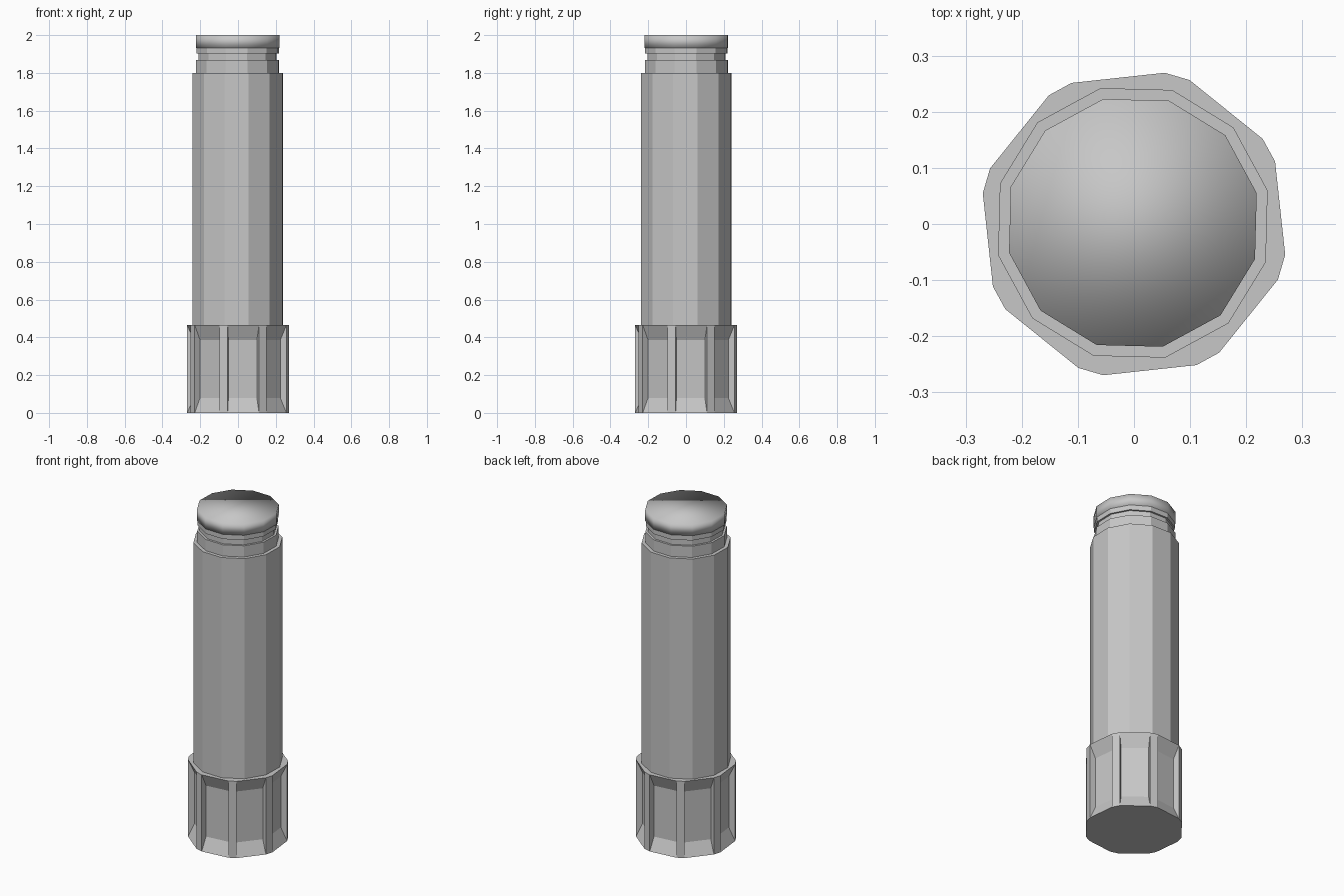
import bpy
import bmesh
from math import cos, sin, radians

cube = bpy.data.objects.get("Cube")
if cube:
    bpy.data.objects.remove(cube, do_unlink=True)

grey = bpy.data.materials.new("light grey")
grey.use_nodes = True
colour = (0.57, 0.57, 0.57, 1)
grey.diffuse_color = colour
grey.node_tree.nodes["Principled BSDF"].inputs["Base Color"].default_value = colour


def loft(bm, angles, profile, centre=(0, 0)):
    """Stack rings of (radius, height) into a closed solid."""
    rings = [[bm.verts.new((centre[0] + r * cos(radians(a)),
                            centre[1] + r * sin(radians(a)), z)) for a in angles]
             for r, z in profile]
    count = len(angles)
    sides = []
    for low, high in zip(rings, rings[1:]):
        for i in range(count):
            j = (i + 1) % count
            sides.append(bm.faces.new((low[i], low[j], high[j], high[i])))
    bm.faces.new(rings[0][::-1])
    bm.faces.new(rings[-1])
    bm.normal_update()
    return sides


def finish(bm, name, smooth=False):
    for face in bm.faces:
        face.smooth = smooth
    mesh = bpy.data.meshes.new(name)
    bm.to_mesh(mesh)
    bm.free()
    mesh.materials.append(grey)
    obj = bpy.data.objects.new(name, mesh)
    bpy.context.collection.objects.link(obj)
    return obj


def twelve_sided(name, profile, smooth=False):
    bm = bmesh.new()
    loft(bm, [13.5 + 30 * i for i in range(12)], profile, (-0.002, 0.002))
    return finish(bm, name, smooth)


# Ribbed collar: eight narrow ribs with sunken, bevelled panels between them
collar_top = 0.465
bevel = 0.078
bm = bmesh.new()
rib_angles = [28.7 + 45 * i + side for i in range(8) for side in (-4.8, 4.8)]
sides = loft(bm, rib_angles, [(0.275, 0), (0.275, collar_top)])
panels = sides[1::2]
bmesh.ops.inset_individual(bm, faces=panels, thickness=0.011, depth=-0.035)
for panel in panels:
    for v in panel.verts:
        v.co.z = bevel if v.co.z < collar_top / 2 else collar_top - bevel
finish(bm, "ribbed_collar")

# Long shaft
twelve_sided("shaft", [(0.247, collar_top), (0.247, 1.8)])

# Neck with one groove
twelve_sided("grooved_neck", [(0.226, 1.8), (0.226, 1.868), (0.213, 1.868),
                              (0.213, 1.902), (0.224, 1.902), (0.224, 1.932)])

# Softly shaded end cap
twelve_sided("end_cap", [(0.227, 1.932), (0.227, 2.0)], smooth=True)
